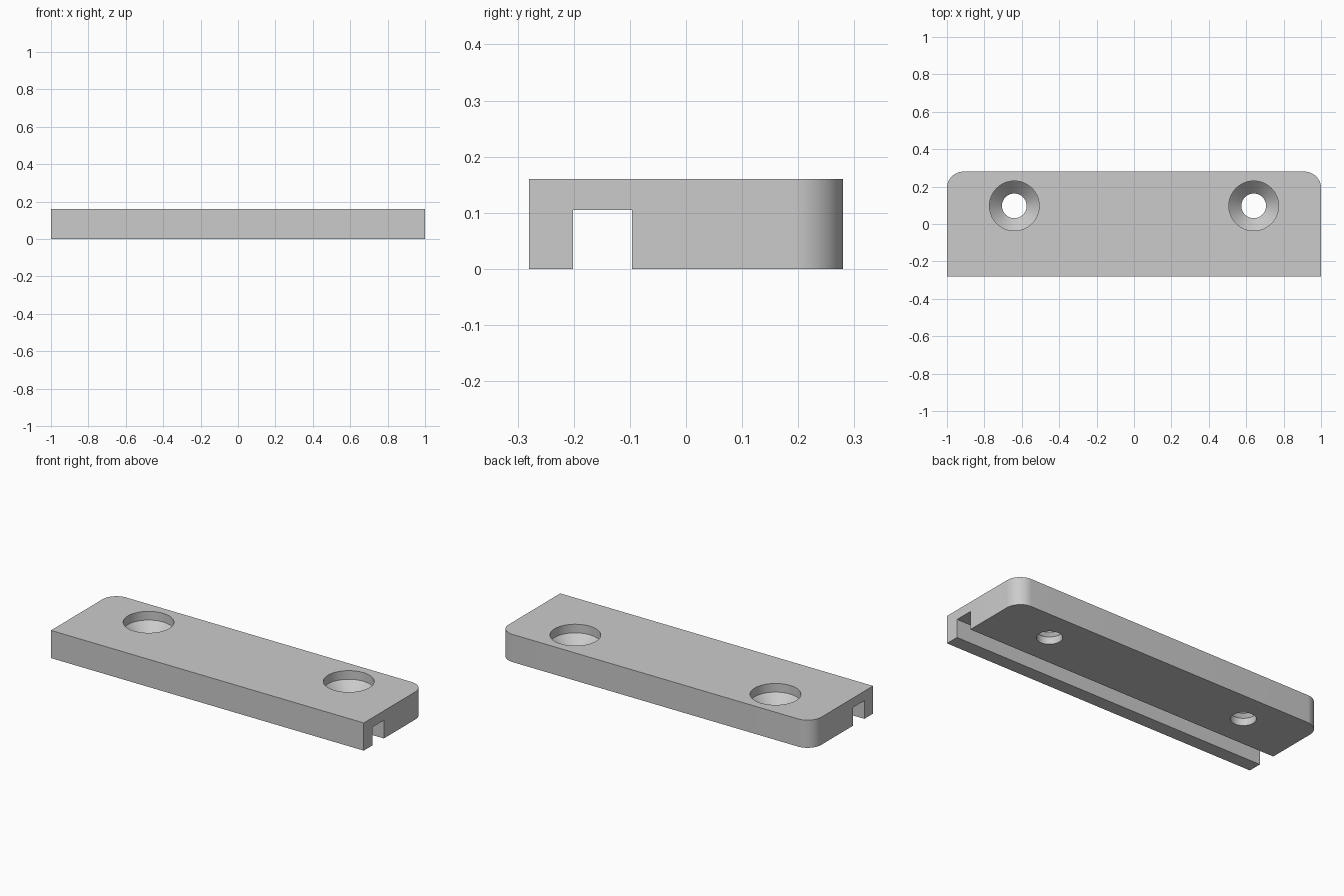
import bpy, bmesh, math

cube = bpy.data.objects.get("Cube")
if cube:
    bpy.data.objects.remove(cube, do_unlink=True)

HALF_X, HALF_Y, HEIGHT, CORNER = 1.0, 0.28, 0.16, 0.088

grey = bpy.data.materials.new("plain grey")
grey.use_nodes = True
grey.diffuse_color = (0.6, 0.6, 0.6, 1)
grey.node_tree.nodes["Principled BSDF"].inputs["Base Color"].default_value = (0.6, 0.6, 0.6, 1)


def make_object(name, bm):
    bmesh.ops.recalc_face_normals(bm, faces=bm.faces)
    mesh = bpy.data.meshes.new(name)
    bm.to_mesh(mesh)
    bm.free()
    mesh.materials.append(grey)
    obj = bpy.data.objects.new(name, mesh)
    bpy.context.collection.objects.link(obj)
    return obj


def extrude_outline(name, points, direction):
    bm = bmesh.new()
    face = bm.faces.new([bm.verts.new(p) for p in points])
    extruded = bmesh.ops.extrude_face_region(bm, geom=[face])["geom"]
    verts = [g for g in extruded if isinstance(g, bmesh.types.BMVert)]
    bmesh.ops.translate(bm, verts=verts, vec=direction)
    return make_object(name, bm)


def lathe(name, profile, centre, sides=64):
    bm = bmesh.new()
    rings = []
    for r, z in profile:
        rings.append([bm.verts.new((centre[0] + r * math.cos(math.tau * i / sides),
                                    centre[1] + r * math.sin(math.tau * i / sides), z))
                      for i in range(sides)])
    for low, high in zip(rings, rings[1:]):
        for i in range(sides):
            j = (i + 1) % sides
            bm.faces.new((low[i], low[j], high[j], high[i]))
    bm.faces.new(rings[0])
    bm.faces.new(rings[-1])
    return make_object(name, bm)


# Plate outline: square front corners, rounded back corners
outline = [(-HALF_X, -HALF_Y, 0), (HALF_X, -HALF_Y, 0)]
for side, start in ((1, 0), (-1, 90)):
    for i in range(17):
        a = math.radians(start + 90 * i / 16)
        outline.append((side * (HALF_X - CORNER) + CORNER * math.cos(a),
                        HALF_Y - CORNER + CORNER * math.sin(a), 0))
plate = extrude_outline("mounting_plate", outline, (0, 0, HEIGHT))

# Groove along the underside
groove = [(-1.1, -0.201, -0.1), (-1.1, -0.096, -0.1), (-1.1, -0.096, 0.105), (-1.1, -0.201, 0.105)]
cutters = [extrude_outline("groove_cutter", groove, (2.2, 0, 0))]

# Stepped screw holes: straight bore, cone seat, narrow shaft
hole = [(0.066, -0.1), (0.066, 0.042), (0.133, 0.11), (0.133, 0.3)]
for label, x in (("left", 0.64), ("right", -0.64)):
    cutters.append(lathe(label + "_hole_cutter", hole, (x, 0.097)))

for cutter in cutters:
    cutter.hide_render = True
    cutter.hide_viewport = True
    mod = plate.modifiers.new(cutter.name, "BOOLEAN")
    mod.operation = "DIFFERENCE"
    mod.solver = "EXACT"
    mod.object = cutter

# Bake the cuts, then remove the cutters
bpy.context.view_layer.update()
graph = bpy.context.evaluated_depsgraph_get()
cut_mesh = bpy.data.meshes.new_from_object(plate.evaluated_get(graph))
plate.modifiers.clear()
plate.data = cut_mesh
for cutter in cutters:
    bpy.data.objects.remove(cutter, do_unlink=True)

bpy.ops.object.select_all(action="DESELECT")
plate.select_set(True)
bpy.context.view_layer.objects.active = plate
bpy.ops.object.shade_smooth_by_angle(angle=math.radians(30))
